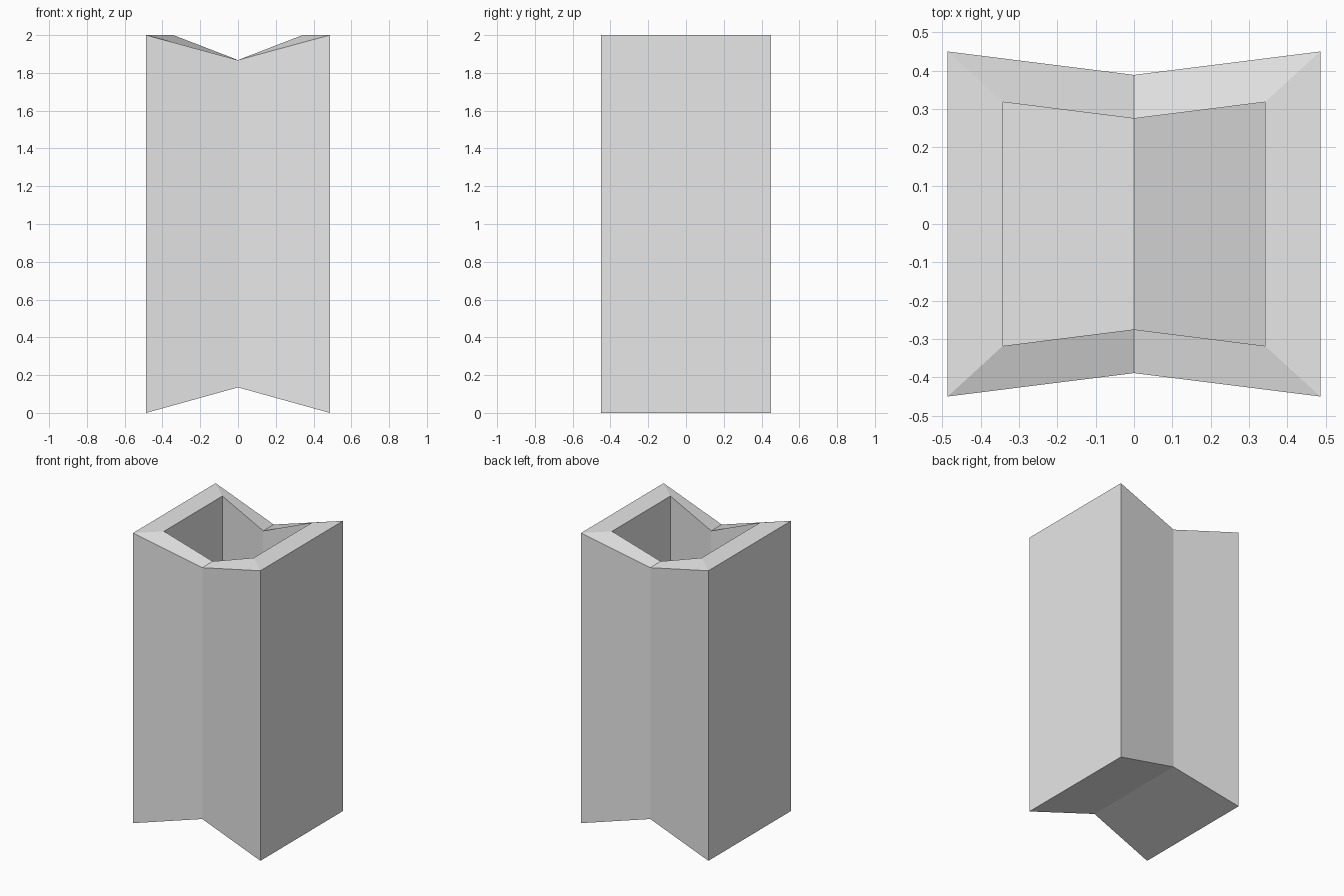
import bpy
import bmesh

cube = bpy.data.objects.get("Cube")
if cube:
    bpy.data.objects.remove(cube, do_unlink=True)

# Single grey material
grey = bpy.data.materials.new("light_grey")
grey.use_nodes = True
colour = (0.8, 0.8, 0.8, 1.0)
grey.diffuse_color = colour
grey.node_tree.nodes["Principled BSDF"].inputs["Base Color"].default_value = colour

bm = bmesh.new()


def ring(half_x, corner_y, waist_y, corner_z, waist_z):
    """Six-point bow-tie outline, pinched at x = 0."""
    outline = [(half_x, -corner_y), (half_x, corner_y), (0, waist_y),
               (-half_x, corner_y), (-half_x, -corner_y), (0, -waist_y)]
    return [bm.verts.new((x, y, corner_z if x else waist_z)) for x, y in outline]


def bridge(lower, upper):
    for i in range(6):
        j = (i + 1) % 6
        bm.faces.new((lower[i], lower[j], upper[j], upper[i]))


def cap(r):
    """Close a ring with two planes that meet in a crease at x = 0."""
    bm.faces.new((r[0], r[1], r[2], r[5]))
    bm.faces.new((r[5], r[2], r[3], r[4]))


# Outer walls, rim, inner walls and floor
outer = (0.486, 0.45, 0.389)
inner = (0.342, 0.318, 0.275)
rings = [ring(*outer, 0.0, 0.135), ring(*outer, 2.0, 1.868),
         ring(*inner, 2.0, 1.868), ring(*inner, 0.14, 0.27)]
for lower, upper in zip(rings, rings[1:]):
    bridge(lower, upper)
cap(rings[0])
cap(rings[-1])
bmesh.ops.recalc_face_normals(bm, faces=bm.faces)

mesh = bpy.data.meshes.new("pinched_vase")
bm.to_mesh(mesh)
bm.free()
mesh.materials.append(grey)
vase = bpy.data.objects.new("pinched_vase", mesh)
bpy.context.collection.objects.link(vase)
